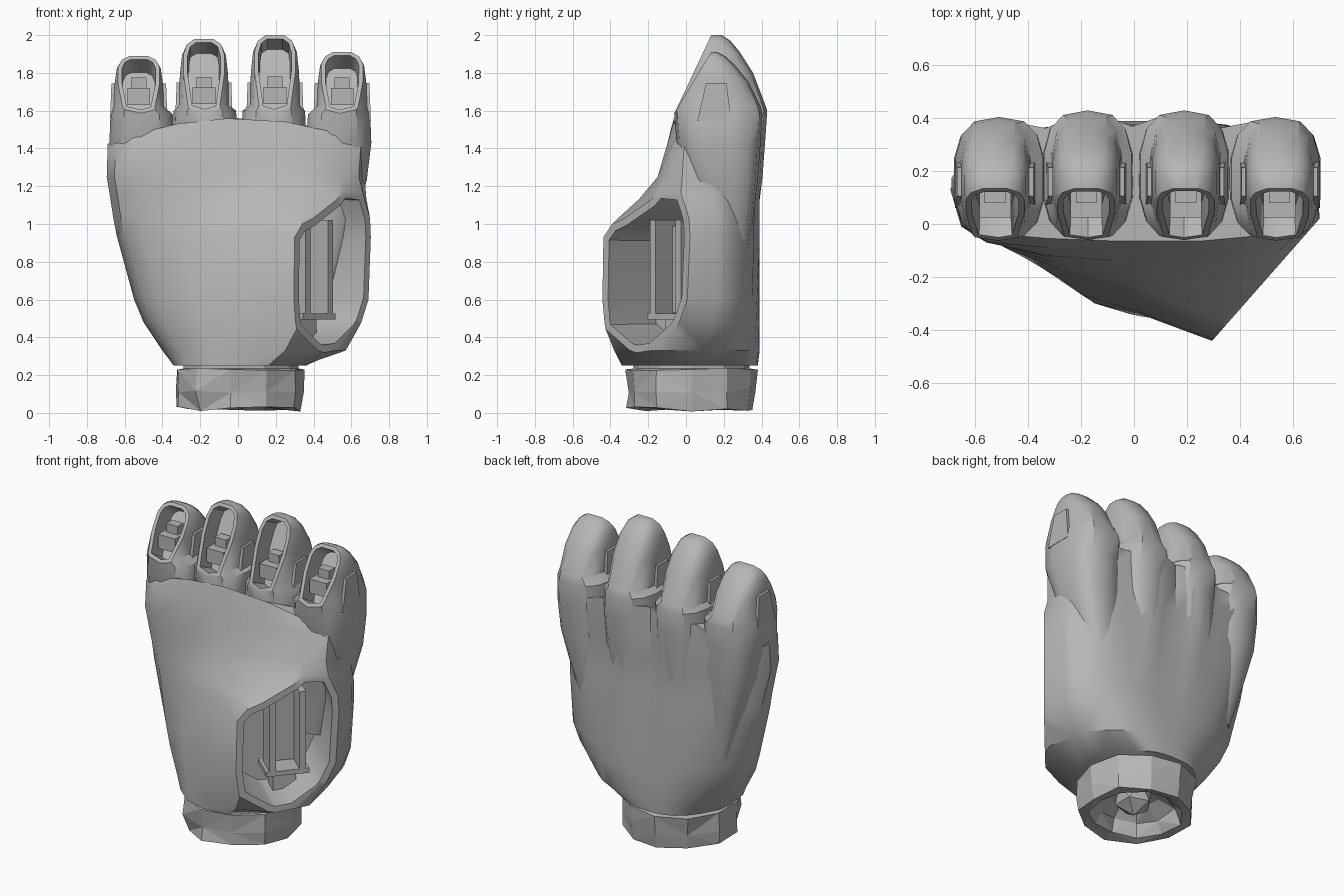
import bpy, bmesh, math, random
from mathutils import Vector, Matrix

random.seed(4)
cube = bpy.data.objects.get("Cube")
if cube:
    bpy.data.objects.remove(cube, do_unlink=True)

grey = bpy.data.materials.new("plain grey")
grey.use_nodes = True
COLOUR = (0.47, 0.47, 0.47, 1)
grey.diffuse_color = COLOUR
grey.node_tree.nodes["Principled BSDF"].inputs["Base Color"].default_value = COLOUR


def finish(bm, name, angle=None):
    bmesh.ops.recalc_face_normals(bm, faces=bm.faces)
    mesh = bpy.data.meshes.new(name)
    bm.to_mesh(mesh)
    bm.free()
    mesh.materials.append(grey)
    obj = bpy.data.objects.new(name, mesh)
    bpy.context.collection.objects.link(obj)
    if angle:
        bpy.ops.object.select_all(action="DESELECT")
        obj.select_set(True)
        bpy.context.view_layer.objects.active = obj
        bpy.ops.object.shade_smooth_by_angle(angle=math.radians(angle))
    return obj


def loft(rings):
    """Skin a stack of closed rings and cap both ends."""
    bm = bmesh.new()
    rows = [[bm.verts.new(p) for p in ring] for ring in rings]
    n = len(rows[0])
    for a, b in zip(rows, rows[1:]):
        for i in range(n):
            j = (i + 1) % n
            bm.faces.new((a[i], a[j], b[j], b[i]))
    bm.faces.new(rows[0])
    bm.faces.new(rows[-1])
    bmesh.ops.recalc_face_normals(bm, faces=bm.faces)
    return bm


def open_socket(bm, point, normal, rim, depth):
    """Slice flat along a plane, leave a rim and sink a pocket."""
    geom = bm.verts[:] + bm.edges[:] + bm.faces[:]
    cut = bmesh.ops.bisect_plane(bm, geom=geom, plane_co=point, plane_no=normal,
                                 clear_outer=True)["geom_cut"]
    edges = [e for e in cut if isinstance(e, bmesh.types.BMEdge)]
    cap = bmesh.ops.edgeloop_fill(bm, edges=edges)["faces"]
    bmesh.ops.recalc_face_normals(bm, faces=bm.faces)
    bmesh.ops.inset_region(bm, faces=cap, thickness=rim, use_even_offset=True)
    bmesh.ops.inset_region(bm, faces=cap, thickness=0.006, depth=-depth)


def boxes(name, items, matrix=Matrix()):
    """Several boxes, each given as centre and size, in one object."""
    bm = bmesh.new()
    for centre, size in items:
        m = matrix @ Matrix.Translation(centre) @ Matrix.Diagonal((*size, 1))
        bmesh.ops.create_cube(bm, size=1, matrix=m)
    return finish(bm, name)


# Palm: z, left x, right x, back y, side y, three palm y, thumb ridge, mid, outer
LEVELS = [
    (.25, -.34, .36, .38, .03, -.20, -.30, -.34, (.16, -.33), (.28, -.22), (.34, -.10)),
    (.33, -.40, .53, .39, .10, -.18, -.30, -.35, (.25, -.38), (.48, -.27), (.57, -.09)),
    (.48, -.50, .63, .39, .14, -.14, -.27, -.34, (.33, -.44), (.54, -.28), (.655, -.05)),
    (.60, -.55, .665, .39, .17, -.12, -.24, -.33, (.34, -.46), (.56, -.28), (.695, -.02)),
    (.93, -.64, .69, .39, .17, -.08, -.17, -.25, (.34, -.46), (.57, -.25), (.705, 0)),
    (1.03, -.66, .69, .39, .17, -.07, -.15, -.21, (.34, -.36), (.58, -.22), (.70, 0)),
    (1.13, -.675, .68, .39, .15, -.07, -.13, -.17, (.35, -.25), (.57, -.165), (.67, -.03)),
    (1.25, -.695, .67, .40, .13, -.07, -.12, -.14, (.32, -.15), (.54, -.11), (.64, -.02)),
    (1.42, -.69, .68, .41, .14, -.07, -.09, -.10, (.25, -.10), (.52, -.075), (.65, -.01)),
]
KNUCKLES = (-.51, -.175, .19, .535)


def palm_ring(level, arch=0.0):
    z, xl, xr, yb, ys, f1, f2, f3, ridge, mid, outer = level
    w = xr - xl
    pts = [(xl, ys), (xl + .03 * w, (ys + f1) / 2 - .04), (xl + .1 * w, f1),
           (xl + .27 * w, f2), (xl + .46 * w, f3), ridge, mid, outer, (xr, ys)]
    # the upper front edge leans back with the fingers
    pts = [(x, y + arch * .25) for x, y in pts]
    # back: one crest for each finger with grooves deepening upwards
    groove = .05 * max(0, z - .6)
    for i in range(13):
        t = 1 - i / 12
        x = xl + w * (.02 + .96 * t)
        y = ys + (yb - ys) * (1 - abs(2 * t - 1) ** (2.4 + 1.8 * z) * .72)
        pts.append((x, y - groove * (i in (3, 6, 9))))
    return [(x, y, z + arch * (1 - (x / .7) ** 2)) for x, y in pts]


bm = loft([palm_ring(level) for level in LEVELS] + [palm_ring(LEVELS[-1], .14)])
THUMB_DIR = Vector((.75, -.66, 0)).normalized()
THUMB_POS = Vector((.5, -.21, .72))
open_socket(bm, THUMB_POS, THUMB_DIR, .04, .36)
finish(bm, "palm", 35)

# Thumb joint bracket inside the pocket: local x across, y inwards, z up
turn = Matrix.Translation(THUMB_POS) @ Matrix.Rotation(math.atan2(.75, .66), 4, "Z")
boxes("thumb_bracket", [
    ((-.06, .20, .04), (.04, .16, .52)), ((.12, .20, .04), (.04, .16, .52)),
    ((.03, .27, .04), (.14, .03, .46)), ((.03, .22, -.21), (.26, .20, .03)),
    ((.03, .26, -.29), (.14, .12, .14))], turn)


# Fingers: z, lean, half width, front y, back y; the root melts into the palm back
FINGER = [
    (.70, .80, .09, .10, .34), (1.05, .92, .135, .06, .38), (1.25, .98, .16, .02, .405),
    (1.45, 1, .174, -.05, .42), (1.60, 1, .168, -.062, .43), (1.63, 1.03, .135, -.07, .42),
    (1.80, 1.03, .13, -.01, .355), (1.91, 1.03, .118, .03, .285),
    (1.97, 1.03, .092, .06, .235), (2.00, 1.03, .05, .09, .19),
]


def finger_ring(cx, z, w, yf, yb, sides=14):
    pts = []
    for i in range(sides):
        a = 2 * math.pi * (i + .5) / sides
        c, s = math.cos(a), math.sin(a)
        x = math.copysign(abs(c) ** .7, c) * w
        y = math.copysign(abs(s) ** .7, s) * (yb - yf) / 2
        pts.append((cx + x, (yf + yb) / 2 + y, z))
    return pts


NAMES = ("little", "ring", "middle", "index")
TOPS = (1.89, 1.98, 2.0, 1.91)
for name, cx, top in zip(NAMES, KNUCKLES, TOPS):
    k = (top - 1.6) / .4
    end_finger = abs(cx) > .4
    drop = -.02 if end_finger else 0
    outer = -.025 if end_finger else 0

    def lift(z):
        return 1.6 + (z - 1.6) * k if z > 1.6 else z + drop

    bm = loft([finger_ring(cx * lean, lift(z), w, yf, yb + outer)
               for z, lean, w, yf, yb in FINGER])
    low, high = Vector((0, -.045, lift(1.62))), Vector((0, .11, lift(1.95)))
    along = (high - low).normalized()
    open_socket(bm, low, Vector((0, -along.z, along.y)), .022, .12)
    finish(bm, name + "_finger_socket", 35)

    # joint block on the socket floor
    z, mid = lift(1.62), cx * 1.03
    boxes(name + "_finger_block", [((mid, .075, z + .06), (.12, .10, .09)),
                                   ((mid, .11, z + .12), (.08, .06, .08))])

    # hinge lugs flanking the socket, tapered towards the tip
    bm = bmesh.new()
    for s in (-1, 1):
        m = Matrix.Translation((mid + s * .135, .15, z + .03)) @ Matrix.Diagonal((.035, .18, .20, 1))
        for v in bmesh.ops.create_cube(bm, size=1, matrix=m)["verts"]:
            if v.co.z > z:
                v.co.y = .16 + (v.co.y - .15) * .6
                v.co.x -= s * .008
    finish(bm, name + "_finger_lugs")


# Wrist cuff: faceted ring, hollow underneath
def cuff_ring(z, r, jitter, sides=11):
    pts = []
    for i in range(sides):
        a = 2 * math.pi * i / sides
        d = r + random.uniform(-jitter, jitter)
        pts.append((.01 + d * math.cos(a), .03 + d * math.sin(a),
                    z + random.uniform(-jitter, jitter)))
    return pts


bm = loft([cuff_ring(.17, .14, .03), cuff_ring(.10, .22, .03), cuff_ring(.03, .27, .015),
           cuff_ring(.017, .335, .017), cuff_ring(.12, .345, .015),
           cuff_ring(.23, .35, .008), cuff_ring(.235, .31, 0), cuff_ring(.28, .31, 0)])
bmesh.ops.triangulate(bm, faces=bm.faces)
finish(bm, "wrist_cuff")

# Faceted peg in the hollow of the cuff
bm = bmesh.new()
bmesh.ops.create_icosphere(bm, subdivisions=1, radius=.12,
                           matrix=Matrix.Translation((.02, .02, .14)))
finish(bm, "wrist_peg")
